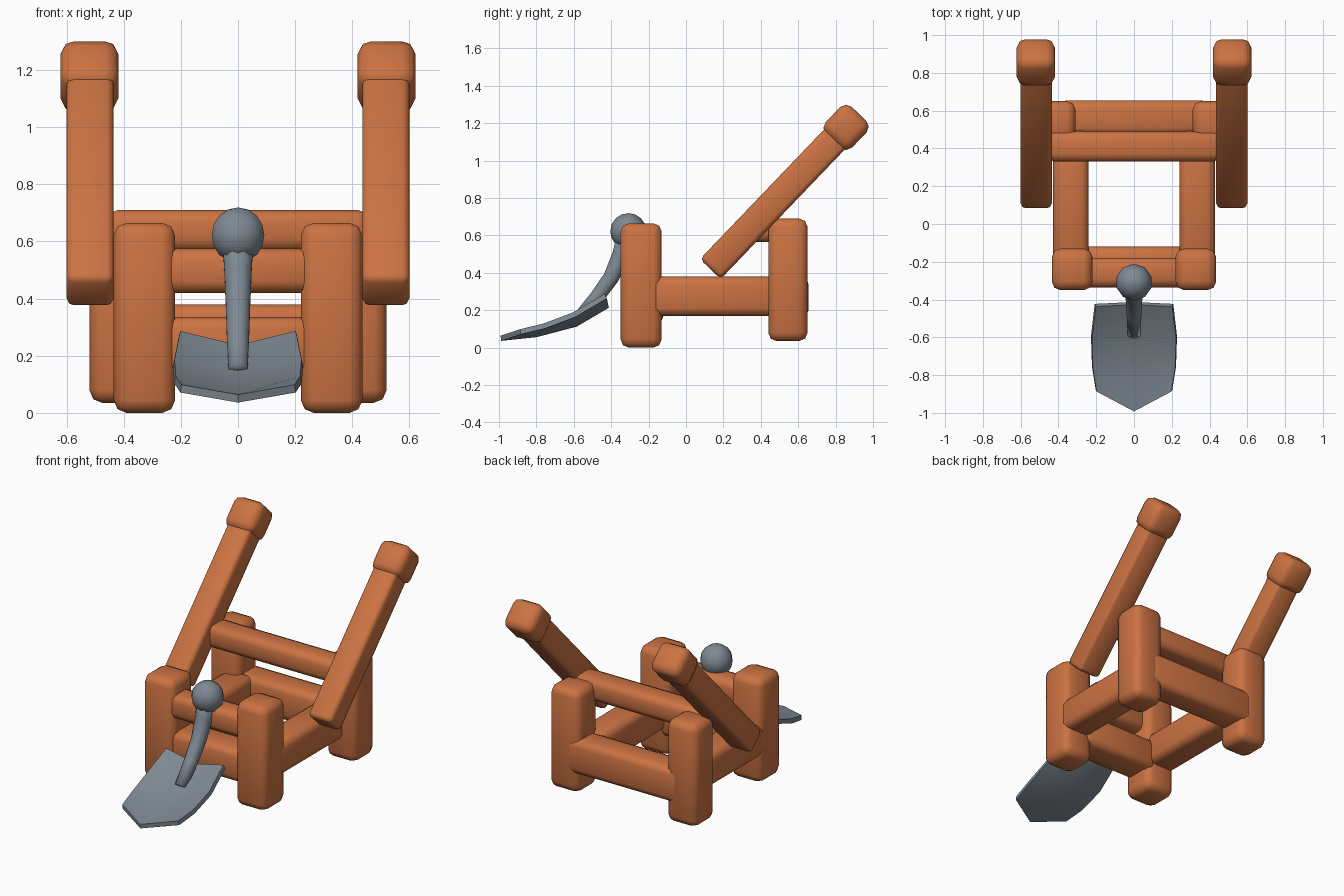
import bpy, bmesh, math
from mathutils import Vector, Matrix

if "Cube" in bpy.data.objects:
    bpy.data.objects.remove(bpy.data.objects["Cube"])


def material(name, rgb):
    m = bpy.data.materials.new(name)
    m.diffuse_color = (*rgb, 1)
    m.use_nodes = True
    m.node_tree.nodes["Principled BSDF"].inputs["Base Color"].default_value = m.diffuse_color
    return m


WOOD = material("orange wood", (0.60, 0.17, 0.055))
STEEL = material("grey steel", (0.21, 0.25, 0.29))


def finish(name, bm, mat, smooth=True):
    bmesh.ops.recalc_face_normals(bm, faces=bm.faces)
    me = bpy.data.meshes.new(name)
    bm.to_mesh(me)
    bm.free()
    me.materials.append(mat)
    for p in me.polygons:
        p.use_smooth = smooth
    ob = bpy.data.objects.new(name, me)
    bpy.context.collection.objects.link(ob)
    return ob


def beam(name, lo, hi, bevel=0.04, tilt=0.0, origin=(0, 0, 0)):
    """Chamfered timber between two corners, tilted about x, then moved."""
    lo, hi = Vector(lo), Vector(hi)
    size, mid = hi - lo, (lo + hi) / 2
    bm = bmesh.new()
    bmesh.ops.create_cube(bm, size=1)
    for v in bm.verts:
        v.co = Vector((v.co.x * size.x, v.co.y * size.y, v.co.z * size.z)) + mid
    bmesh.ops.bevel(bm, geom=bm.edges[:], offset=bevel, segments=2,
                    profile=0.5, affect='EDGES')
    bm.transform(Matrix.Translation(origin) @ Matrix.Rotation(tilt, 4, 'X'))
    return finish(name, bm, WOOD)


def span(s, a, b):
    return (a, b) if s > 0 else (-b, -a)


# Posts, side rails and raised handles on both sides
foot, top = Vector((0, 0.13, 0.42)), Vector((0, 0.925, 1.25))
tilt = -math.atan2(top.y - foot.y, top.z - foot.z)
length = (top - foot).length
for s, side in ((1, "right"), (-1, "left")):
    a, b = span(s, 0.22, 0.435)
    beam(side + "_front_post", (a, -0.35, 0), (b, -0.13, 0.665), 0.045)
    a, b = span(s, 0.31, 0.52)
    beam(side + "_back_post", (a, 0.44, 0.035), (b, 0.65, 0.69), 0.045)
    a, b = span(s, 0.24, 0.43)
    beam(side + "_side_rail", (a, -0.2, 0.17), (b, 0.52, 0.38))
    a, b = span(s, 0.435, 0.60)
    beam(side + "_handle", (a, -0.077, 0), (b, 0.077, length - 0.03),
         0.025, tilt, foot)
    a, b = span(s, 0.418, 0.622)
    beam(side + "_handle_grip", (a, -0.098, length - 0.2), (b, 0.098, length),
         0.045, tilt, foot)

# Cross bars
beam("upper_back_bar", (-0.46, 0.33, 0.565), (0.46, 0.49, 0.71))
beam("lower_back_bar", (-0.40, 0.47, 0.16), (0.40, 0.655, 0.38))
beam("upper_front_bar", (-0.28, -0.335, 0.42), (0.28, -0.18, 0.575))
beam("lower_front_bar", (-0.28, -0.33, 0.13), (0.28, -0.12, 0.335))

# Shovel blade: rows of (centre y, centre z, edge x, edge y, edge z)
bm = bmesh.new()
rows = []
for cy, cz, ex, ey, ez in ((-0.99, 0.05, 0.20, -0.885, 0.085),
                           (-0.80, 0.07, 0.22, -0.76, 0.115),
                           (-0.59, 0.125, 0.225, -0.60, 0.175),
                           (-0.42, 0.225, 0.205, -0.43, 0.275)):
    rows.append([bm.verts.new(c) for c in
                 ((-ex, ey, ez), (0, cy, cz), (ex, ey, ez))])
for r, q in zip(rows, rows[1:]):
    for i in (0, 1):
        bm.faces.new((r[i], r[i + 1], q[i + 1], q[i]))
blade = finish("shovel_blade", bm, STEEL)
mod = blade.modifiers.new("thickness", 'SOLIDIFY')
mod.thickness, mod.offset = 0.028, 0
bpy.context.view_layer.objects.active = blade
blade.select_set(True)
bpy.ops.object.modifier_apply(modifier=mod.name)
bpy.ops.object.shade_smooth_by_angle(angle=math.radians(40))

# Shovel shaft: eight-sided tube along (y, z, radius)
path = ((-0.58, 0.15, 0.036), (-0.48, 0.265, 0.042), (-0.40, 0.375, 0.046),
        (-0.345, 0.50, 0.052), (-0.31, 0.62, 0.06))
bm = bmesh.new()
rings = []
for i, (y, z, r) in enumerate(path):
    p, n = path[max(i - 1, 0)], path[min(i + 1, len(path) - 1)]
    d = Vector((0, n[0] - p[0], n[1] - p[1])).normalized()
    u = Vector((1, 0, 0))
    w = d.cross(u)
    rings.append([bm.verts.new(Vector((0, y, z)) + r * (
        u * math.cos((k + 0.5) * math.tau / 8) + w * math.sin((k + 0.5) * math.tau / 8)))
        for k in range(8)])
for r, q in zip(rings, rings[1:]):
    for k in range(8):
        j = (k + 1) % 8
        bm.faces.new((r[k], r[j], q[j], q[k]))
bm.faces.new(rings[0])
bm.faces.new(rings[-1])
finish("shovel_shaft", bm, STEEL)

# Shovel knob
bm = bmesh.new()
bmesh.ops.create_uvsphere(bm, u_segments=10, v_segments=8, radius=0.097)
bm.transform(Matrix.Translation((0, -0.308, 0.622)))
finish("shovel_knob", bm, STEEL)
